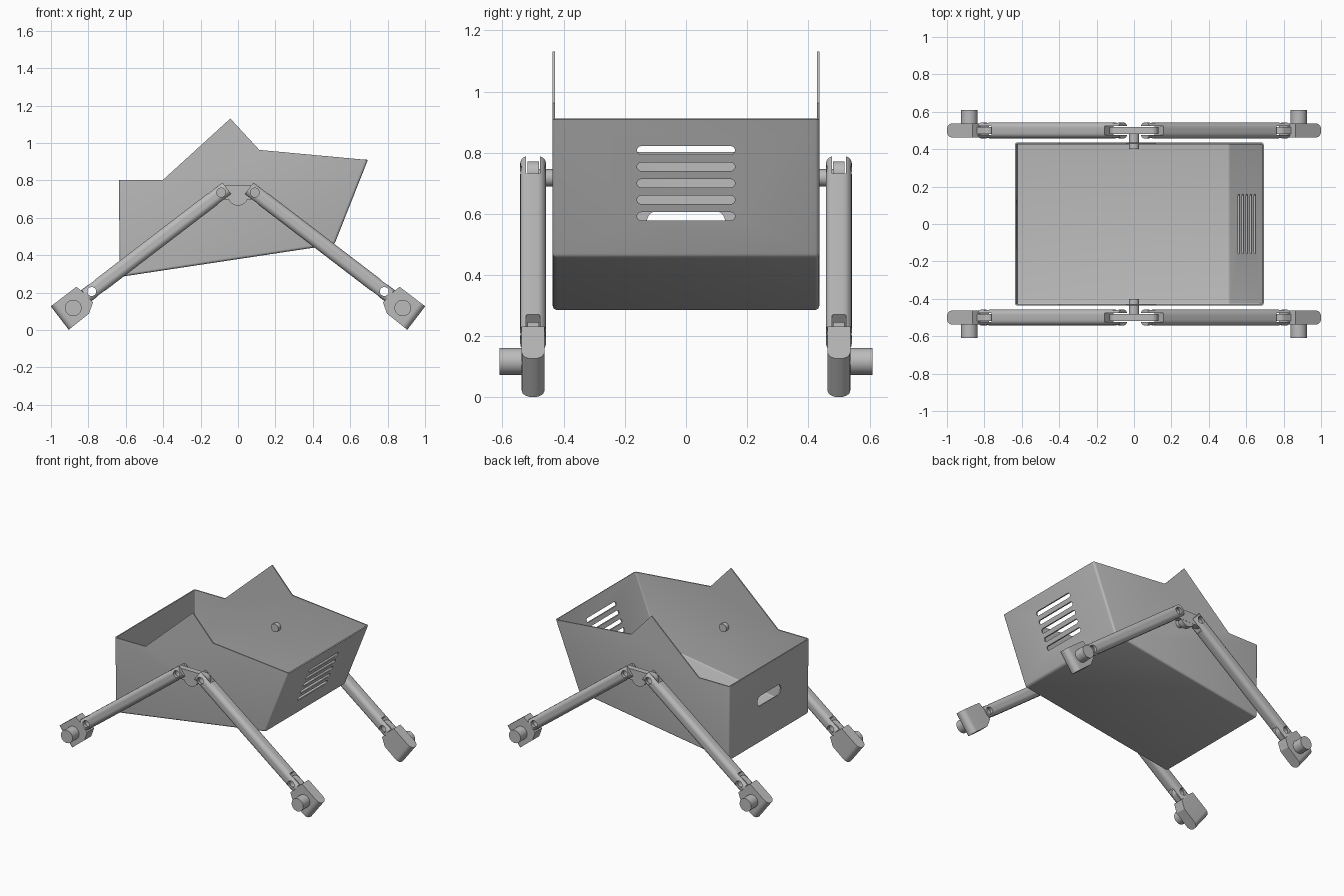
import bpy, bmesh
from math import pi, sin, cos, atan2, hypot, radians
from mathutils import Matrix

if "Cube" in bpy.data.objects:
    bpy.data.objects.remove(bpy.data.objects["Cube"], do_unlink=True)

GREY = (0.5, 0.5, 0.5, 1)
metal = bpy.data.materials.new("plain_grey")
metal.use_nodes = True
metal.diffuse_color = GREY
metal.node_tree.nodes["Principled BSDF"].inputs["Base Color"].default_value = GREY

SIDE_Y = 0.5                                   # centre plane of each leg pair
PIVOT_X, PIVOT_Z = 0.09, 0.735                 # upper leg joint
RUN, DROP = 0.692, 0.529                       # upper joint to ankle joint
LENGTH = hypot(RUN, DROP)
TURN_Z = Matrix.Rotation(pi / 2, 4, 'Z')


def rounded(w, h, r, cx=0, cz=0, n=8):
    """Rounded rectangle; also gives slots and circles."""
    pts = []
    for q, (sx, sz) in enumerate([(1, 1), (-1, 1), (-1, -1), (1, -1)]):
        for i in range(n + 1):
            a = (q + i / n) * pi / 2
            pts.append((cx + sx * (w / 2 - r) + r * cos(a),
                        cz + sz * (h / 2 - r) + r * sin(a)))
    return pts


def circle(r, cx=0, cz=0):
    return rounded(2 * r, 2 * r, r, cx, cz)


def to_object(name, bm):
    mesh = bpy.data.meshes.new(name)
    bm.to_mesh(mesh)
    bm.free()
    mesh.materials.append(metal)
    obj = bpy.data.objects.new(name, mesh)
    bpy.context.collection.objects.link(obj)
    return obj


def prism(name, pts, y0, y1, matrix=None):
    """Extrude an x-z outline along y."""
    bm = bmesh.new()
    face = bm.faces.new([bm.verts.new((x, y0, z)) for x, z in pts])
    ext = bmesh.ops.extrude_face_region(bm, geom=[face])
    moved = [v for v in ext["geom"] if isinstance(v, bmesh.types.BMVert)]
    bmesh.ops.translate(bm, verts=moved, vec=(0, y1 - y0, 0))
    bmesh.ops.remove_doubles(bm, verts=bm.verts, dist=1e-5)
    bmesh.ops.recalc_face_normals(bm, faces=bm.faces)
    if matrix:
        bm.transform(matrix)
    return to_object(name, bm)


def cut(obj, cutters):
    """Subtract each cutter, bake the result and drop the cutters."""
    for c in cutters:
        mod = obj.modifiers.new("cut", 'BOOLEAN')
        mod.operation, mod.solver, mod.object = 'DIFFERENCE', 'EXACT', c
    bake(obj)
    for c in cutters:
        bpy.data.objects.remove(c, do_unlink=True)


def bake(obj):
    bpy.context.view_layer.update()
    graph = bpy.context.evaluated_depsgraph_get()
    mesh = bpy.data.meshes.new_from_object(obj.evaluated_get(graph))
    obj.modifiers.clear()
    obj.data = mesh


def smooth(obj):
    obj.data.shade_smooth()
    obj.data.set_sharp_from_angle(angle=radians(32))


def mirrored(obj, name, sx, sy):
    """Copy reflected across the centre planes."""
    bm = bmesh.new()
    bm.from_mesh(obj.data)
    bm.transform(Matrix.Diagonal((sx, sy, 1, 1)))
    if sx * sy < 0:
        bmesh.ops.reverse_faces(bm, faces=bm.faces)
    smooth(to_object(name, bm))


# Sheet-metal tub: two tall sides, floor and two end walls
outline = [(-0.632, 0.284), (0.515, 0.457), (0.694, 0.909), (0.114, 0.963),
           (-0.041, 1.131), (-0.402, 0.802), (-0.637, 0.802)]
bm = bmesh.new()
near = [bm.verts.new((x, -0.436, z)) for x, z in outline]
far = [bm.verts.new((x, 0.436, z)) for x, z in outline]
bm.faces.new(near)
bm.faces.new(far[::-1])
for i in (0, 1, 6):
    j = (i + 1) % 7
    bm.faces.new([near[j], near[i], far[i], far[j]])
bm.normal_update()
bends = [e for e in bm.edges if len(e.link_faces) == 2]
bmesh.ops.bevel(bm, geom=bends, offset=0.014, segments=4, profile=0.5, affect='EDGES')
tub = to_object("tub", bm)
wall = tub.modifiers.new("sheet", 'SOLIDIFY')
wall.thickness, wall.offset = 0.008, -1
bake(tub)

# Vent slots in the sloping end and a hand hole in the upright end
holes = [prism("vent_cutter", rounded(0.32, 0.027, 0.0134, 0, 0.592 + 0.054 * i),
               -0.85, -0.53, TURN_Z) for i in range(5)]
holes.append(prism("handle_cutter", rounded(0.256, 0.07, 0.0349, 0, 0.575),
                   0.58, 0.7, TURN_Z))
cut(tub, holes)
smooth(tub)

# Leg placement: local x runs down the leg, local z is across it
place = (Matrix.Translation((PIVOT_X, SIDE_Y, PIVOT_Z))
         @ Matrix.Rotation(atan2(DROP, RUN), 4, 'Y'))

# Leg bar with forked, drilled ends
leg = prism("leg_bar", rounded(0.084, 0.08, 0.03), -LENGTH - 0.038, 0.038, TURN_Z)
cutters = []
for u, out in ((0, -1), (LENGTH, 1)):
    cutters.append(prism("fork_cutter", rounded(0.16, 0.2, 0.001, u + out * 0.025, 0, 1),
                         -0.023, 0.023))
    cutters.append(prism("hole_cutter", circle(0.024, u), -0.1, 0.1))
cut(leg, cutters)
leg.data.transform(place)

# Foot: rounded block, drilled tongue and axle stub
tongue = prism("foot_tongue", rounded(0.17, 0.08, 0.039, LENGTH + 0.045), -0.019, 0.019)
cut(tongue, [prism("hole_cutter", circle(0.024, LENGTH), -0.1, 0.1)])
block = prism("foot_block", [(LENGTH + u, v) for u, v in
              [(0.03, -0.05), (0.083, -0.085), (0.222, -0.088),
               (0.222, 0.07), (0.05, 0.07), (0.04, 0.03)]], -0.037, 0.037)
bm = bmesh.new()
bm.from_mesh(block.data)
tip = max(v.co.x for v in bm.verts)
ends = [e for e in bm.edges if all(v.co.x > tip - 1e-4 for v in e.verts)
        and abs(e.verts[0].co.y - e.verts[1].co.y) < 1e-4]
bmesh.ops.bevel(bm, geom=ends, offset=0.034, segments=8, profile=0.5, affect='EDGES')
bm.to_mesh(block.data)
bm.free()
axle = prism("axle_stub", circle(0.044, LENGTH + 0.132, -0.01), 0.0, 0.11)
for part in (tongue, block, axle):
    part.data.transform(place)

# Hip bracket with its pin through the tub side
bracket = prism("hip_bracket", rounded(0.26, 0.074, 0.036, 0, PIVOT_Z), 0.481, 0.519)
cut(bracket, [prism("hole_cutter", circle(0.024, s * PIVOT_X, PIVOT_Z), 0.4, 0.6)
              for s in (-1, 1)])
hub = prism("hip_hub", circle(0.053, 0, 0.718), 0.482, 0.518)
pin = prism("hip_pin", circle(0.028, 0, 0.718), 0.40, 0.50)

# Repeat on every side
for part in (leg, tongue, block, axle):
    base = part.name
    for sx, sy, where in ((-1, 1, "back_right"), (1, -1, "front_left"), (-1, -1, "front_right")):
        mirrored(part, base + "_" + where, sx, sy)
    part.name = base + "_back_left"
    smooth(part)
for part in (bracket, hub, pin):
    base = part.name
    mirrored(part, base + "_front", 1, -1)
    part.name = base + "_back"
    smooth(part)
